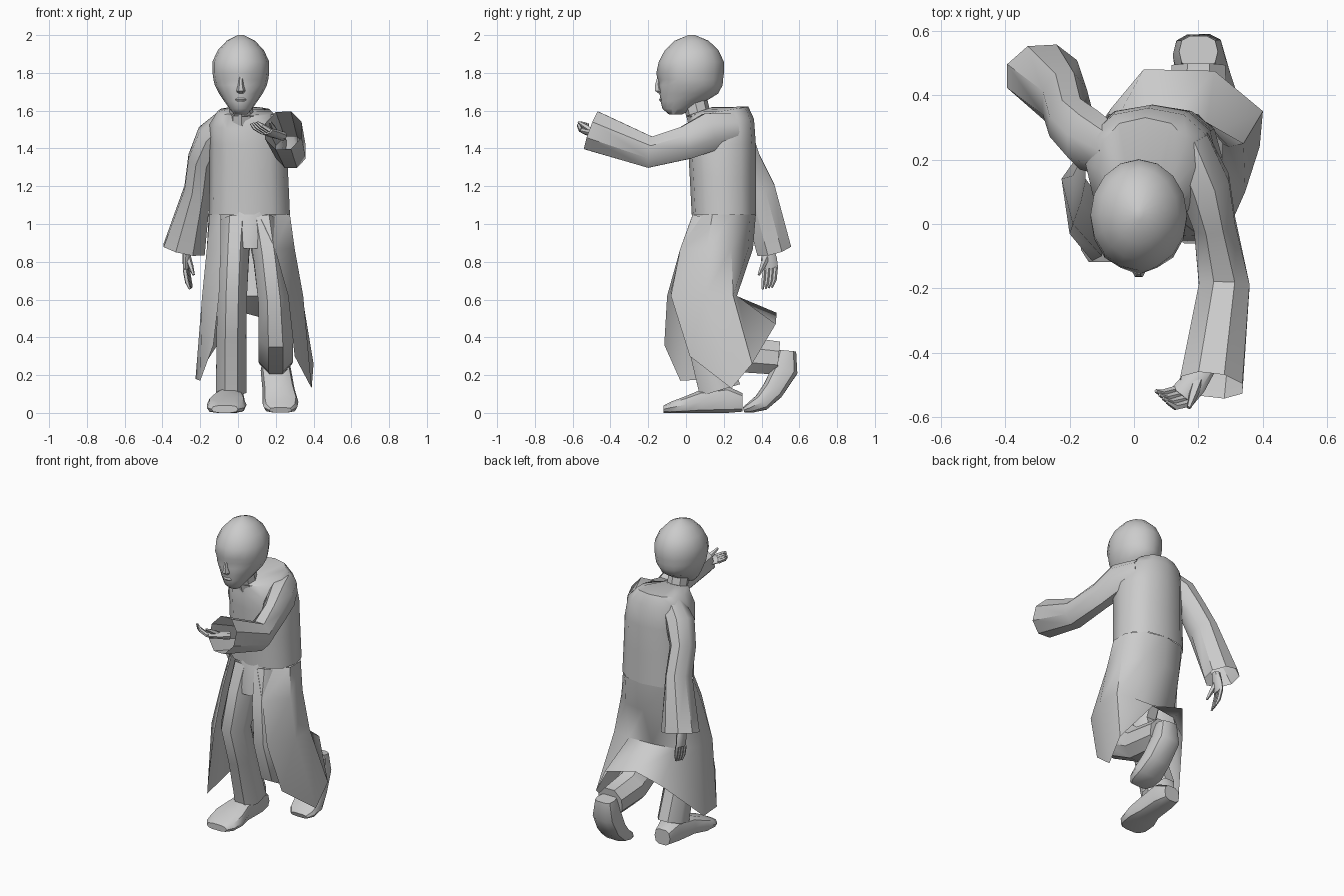
import bpy, bmesh, math
from mathutils import Vector


def finish(name, bm, angle=40):
    bmesh.ops.recalc_face_normals(bm, faces=bm.faces)
    me = bpy.data.meshes.new(name)
    bm.to_mesh(me)
    bm.free()
    ob = bpy.data.objects.new(name, me)
    bpy.context.collection.objects.link(ob)
    bpy.ops.object.select_all(action='DESELECT')
    ob.select_set(True)
    bpy.context.view_layer.objects.active = ob
    bpy.ops.object.shade_smooth_by_angle(angle=math.radians(angle))
    return ob


def spow(c, p):
    return math.copysign(abs(c) ** p, c)


def tube(name, stations, n=8, caps=(True, True), axis=None, square=1.0, turn=0.0,
         side=(1, 0, 0), edit=None, angle=40):
    """Loft through stations (x, y, z, half width, half depth[, slope])."""
    bm = bmesh.new()
    pts = [Vector(s[:3]) for s in stations]
    rings = []
    for i, s in enumerate(stations):
        t = Vector(axis) if axis else pts[min(i + 1, len(pts) - 1)] - pts[max(i - 1, 0)]
        t.normalize()
        u = Vector(side)
        u = (u - t * u.dot(t)).normalized()
        v = t.cross(u)
        slope = s[5] if len(s) > 5 else 0
        ring = []
        for k in range(n):
            a = 2 * math.pi * (k + turn) / n
            p = pts[i] + u * s[3] * spow(math.cos(a), square) + v * s[4] * spow(math.sin(a), square)
            p.z += slope * (p.y - pts[i].y)
            if edit:
                p = edit(p)
            ring.append(bm.verts.new(p))
        rings.append(ring)
    for r0, r1 in zip(rings, rings[1:]):
        for k in range(n):
            bm.faces.new((r0[k], r0[(k + 1) % n], r1[(k + 1) % n], r1[k]))
    if caps[0]:
        bm.faces.new(rings[0])
    if caps[1]:
        bm.faces.new(rings[-1])
    return finish(name, bm, angle)


# head, with eye sockets pressed into the face
def face(p):
    for sx in (-0.05, 0.08):
        d = (Vector((p.x, p.z)) - Vector((sx, 1.765))).length
        if p.y < 0 and d < 0.045:
            p.y += 0.02 * (1 - d / 0.045) + 0.004
    return p


tube("head", [(0.015, -0.055, 1.58, 0.035, 0.035), (0.015, -0.045, 1.61, 0.06, 0.08),
              (0.015, -0.015, 1.65, 0.088, 0.12), (0.015, 0.015, 1.69, 0.115, 0.155),
              (0.015, 0.022, 1.735, 0.138, 0.172), (0.015, 0.022, 1.765, 0.145, 0.174),
              (0.015, 0.022, 1.80, 0.15, 0.179), (0.015, 0.028, 1.86, 0.15, 0.172),
              (0.015, 0.03, 1.92, 0.122, 0.142), (0.015, 0.03, 1.97, 0.075, 0.09),
              (0.015, 0.03, 2.0, 0.015, 0.018)], n=16, axis=(0, 0, 1), edit=face, angle=50)
tube("nose", [(0.015, -0.14, 1.79, 0.009, 0.01), (0.015, -0.148, 1.74, 0.014, 0.017),
              (0.015, -0.142, 1.705, 0.024, 0.025), (0.015, -0.13, 1.69, 0.015, 0.015)],
     n=6, axis=(0, 0, 1))
tube("lips", [(0.015, -0.12, 1.672, 0.022, 0.014), (0.015, -0.123, 1.658, 0.034, 0.02),
              (0.015, -0.112, 1.64, 0.022, 0.018)], n=8, axis=(0, 0, 1))
tube("neck", [(0.02, 0.08, 1.52, 0.065, 0.065), (0.015, 0.045, 1.66, 0.062, 0.068)],
     axis=(0, 0, 1))

# robe body, hunched forward
tube("robe_body", [(0.02, 0.07, 1.595, 0.07, 0.07, 0.35), (0.035, 0.175, 1.595, 0.145, 0.155, 0.17),
                   (0.045, 0.185, 1.53, 0.195, 0.175, 0.15), (0.055, 0.19, 1.42, 0.205, 0.18),
                   (0.058, 0.195, 1.25, 0.208, 0.175), (0.06, 0.2, 1.05, 0.215, 0.17)],
     n=12, axis=(0, 0, 1), square=0.85, caps=(True, False), angle=45)

# robe skirt, open at the front and draped over the trailing leg
upper = {
    1.05: [(-0.09, 0.06), (-0.15, 0.14), (-0.155, 0.25), (-0.08, 0.34), (0.06, 0.37),
           (0.2, 0.34), (0.275, 0.25), (0.275, 0.14), (0.11, 0.035)],
    0.87: [(-0.09, -0.03), (-0.165, 0.07), (-0.165, 0.2), (-0.08, 0.315), (0.06, 0.355),
           (0.2, 0.33), (0.295, 0.24), (0.3, 0.11), (0.195, -0.03)],
    0.62: [(-0.1, -0.1), (-0.19, 0.0), (-0.19, 0.15), (-0.1, 0.24), (0.06, 0.265),
           (0.22, 0.27), (0.34, 0.25), (0.345, 0.1), (0.265, -0.08)],
}
hem = [(-0.13, -0.115, 0.36), (-0.2, -0.03, 0.17), (-0.225, 0.14, 0.18), (-0.07, 0.36, 0.42),
       (0.03, 0.48, 0.53), (0.25, 0.475, 0.47), (0.4, 0.35, 0.26), (0.39, 0.24, 0.13),
       (0.3, 0.02, 0.3)]
bm = bmesh.new()
rows = [[bm.verts.new((x, y, z)) for x, y in row] for z, row in upper.items()]
rows.append([bm.verts.new(p) for p in hem])
for r0, r1 in zip(rows, rows[1:]):
    for k in range(8):
        bm.faces.new((r0[k], r0[k + 1], r1[k + 1], r1[k]))
finish("robe_skirt", bm, 45)

# wide sleeves
tube("raised_sleeve", [(0.16, 0.25, 1.5, 0.08, 0.09), (0.22, 0.12, 1.485, 0.085, 0.11),
                       (0.25, 0.0, 1.43, 0.07, 0.095), (0.28, -0.19, 1.38, 0.085, 0.09),
                       (0.24, -0.5, 1.495, 0.105, 0.115)], turn=0.5, caps=(True, False))
tube("lowered_sleeve", [(-0.06, 0.22, 1.54, 0.07, 0.08), (-0.14, 0.26, 1.46, 0.085, 0.1),
                        (-0.195, 0.31, 1.34, 0.075, 0.09), (-0.215, 0.38, 1.18, 0.075, 0.1),
                        (-0.285, 0.465, 0.865, 0.12, 0.1)], turn=0.5, caps=(True, False))


# hands: flat palm, four fingers and a thumb
def hand(name, wrist, knuckle, tip, spread, thumb, side):
    w, k, t, s = Vector(wrist), Vector(knuckle), Vector(tip), Vector(spread)
    tube(name + "_palm", [(*w, 0.024, 0.026), (*w.lerp(k, 0.6), 0.042, 0.022),
                          (*k, 0.043, 0.016)], side=side)
    for i in range(4):
        o = s * (i - 1.5)
        m = k.lerp(t, 0.5) + (k - w).normalized() * 0.015
        tube(f"{name}_finger_{i + 1}", [(*(k + o), 0.012, 0.013), (*(m + o), 0.011, 0.012),
                                       (*(t + o * 0.8), 0.006, 0.006)], n=5, side=side)
    b = w.lerp(k, 0.4)
    tube(name + "_thumb", [(*b, 0.02, 0.018), (*b.lerp(Vector(thumb), 0.6), 0.015, 0.014),
                           (*thumb, 0.007, 0.007)], n=5, side=side)


hand("lowered_hand", (-0.27, 0.43, 0.9), (-0.275, 0.445, 0.765), (-0.25, 0.43, 0.66),
     (0.004, 0.02, 0.004), (-0.235, 0.385, 0.73), (0.1, 1, 0.1))
hand("raised_hand", (0.24, -0.43, 1.465), (0.15, -0.535, 1.49), (0.085, -0.535, 1.535),
     (0.014, -0.014, 0.004), (0.17, -0.57, 1.54), (1, -1, 0.2))

# trousers
tube("trouser_hips", [(0.06, 0.19, 1.08, 0.18, 0.155), (0.06, 0.15, 0.97, 0.16, 0.145),
                      (0.065, 0.11, 0.87, 0.1, 0.12)], n=10, axis=(0, 0, 1))
tube("front_trouser_leg", [(-0.01, 0.15, 1.0, 0.09, 0.135), (-0.02, 0.09, 0.84, 0.085, 0.13),
                           (-0.03, 0.02, 0.64, 0.085, 0.11), (-0.035, 0.09, 0.42, 0.085, 0.1),
                           (-0.035, 0.18, 0.12, 0.088, 0.12)], n=8, turn=0.5, caps=(True, False))
tube("rear_trouser_leg", [(0.13, 0.15, 1.0, 0.09, 0.135), (0.16, 0.08, 0.82, 0.085, 0.13),
                          (0.19, 0.05, 0.6, 0.09, 0.12), (0.2, 0.1, 0.42, 0.1, 0.125),
                          (0.2, 0.28, 0.31, 0.1, 0.105), (0.2, 0.49, 0.29, 0.09, 0.095)],
     n=8, turn=0.5)


# shoes, flattened where they meet the floor
def floor(p):
    p.z = max(p.z, 0)
    return p


tube("front_shoe", [(-0.04, 0.3, 0.055, 0.055, 0.05), (-0.04, 0.22, 0.07, 0.075, 0.075),
                    (-0.05, 0.08, 0.06, 0.08, 0.065), (-0.06, 0.0, 0.043, 0.105, 0.048),
                    (-0.065, -0.08, 0.028, 0.1, 0.032), (-0.07, -0.118, 0.02, 0.07, 0.02)],
     n=10, axis=(0, 1, 0), square=0.7, edit=floor)
tube("rear_shoe", [(0.2, 0.535, 0.33, 0.06, 0.05), (0.2, 0.525, 0.23, 0.08, 0.07),
                   (0.215, 0.46, 0.12, 0.085, 0.06), (0.225, 0.4, 0.055, 0.095, 0.048),
                   (0.225, 0.34, 0.028, 0.088, 0.03), (0.225, 0.305, 0.015, 0.06, 0.015)],
     n=10, square=0.7, edit=floor)
